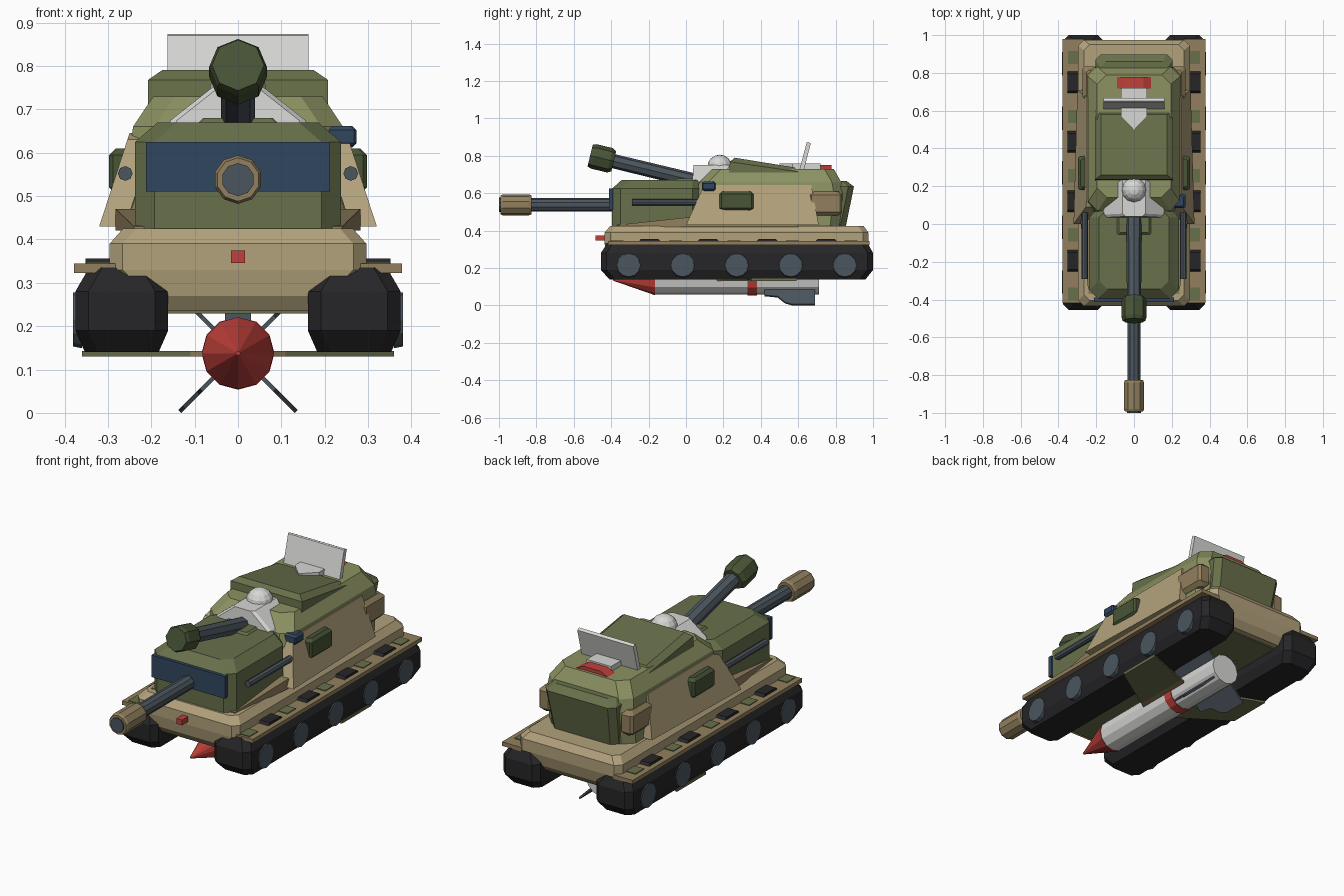
import bpy, bmesh, math
from mathutils import Vector

COLORS = {
    "tan": (0.445, 0.361, 0.202), "brown": (0.287, 0.216, 0.112),
    "light_olive": (0.262, 0.287, 0.122), "olive": (0.138, 0.162, 0.069),
    "dark_green": (0.065, 0.089, 0.037), "black": (0.019, 0.019, 0.021),
    "slate": (0.072, 0.093, 0.112), "navy": (0.03, 0.061, 0.112),
    "light_grey": (0.68, 0.68, 0.66), "red": (0.527, 0.051, 0.042)}
MATS = {}
for n, c in COLORS.items():
    MATS[n] = bpy.data.materials.new(n)
    MATS[n].diffuse_color = (*c, 1)


def finish(name, bm, mat):
    bmesh.ops.recalc_face_normals(bm, faces=bm.faces[:])
    me = bpy.data.meshes.new(name)
    bm.to_mesh(me)
    bm.free()
    me.materials.append(MATS[mat])
    ob = bpy.data.objects.new(name, me)
    bpy.context.collection.objects.link(ob)
    return ob


def skin(name, rings, mat):
    """Closed solid through rings of equal point count."""
    bm = bmesh.new()
    vs = [[bm.verts.new(p) for p in r] for r in rings]
    n = len(vs[0])
    for a, b in zip(vs, vs[1:]):
        for i in range(n):
            j = (i + 1) % n
            bm.faces.new((a[i], a[j], b[j], b[i]))
    bm.faces.new(vs[0])
    bm.faces.new(vs[-1])
    return finish(name, bm, mat)


def loft(name, rings, mat, cx=0, c=0.03):
    """Stack of corner-cut rectangles: (z, half width, y0, y1)."""
    def ring(z, h, y0, y1):
        pts = [(h - c, y0), (h, y0 + c), (h, y1 - c), (h - c, y1),
               (c - h, y1), (-h, y1 - c), (-h, y0 + c), (c - h, y0)]
        return [(cx + x, y, z) for x, y in pts]
    return skin(name, [ring(*r) for r in rings], mat)


def prism(name, yz, x0, x1, mat):
    return skin(name, [[(x, y, z) for y, z in yz] for x in (x0, x1)], mat)


def box(name, x0, x1, y0, y1, z0, z1, mat, c=0.0):
    if c:
        h, cx = (x1 - x0) / 2, (x0 + x1) / 2
        return loft(name, [(z0, h - c, y0 + c, y1 - c), (z0 + c, h, y0, y1),
                           (z1 - c, h, y0, y1), (z1, h - c, y0 + c, y1 - c)], mat, cx, c * 0.6)
    return prism(name, [(y0, z0), (y1, z0), (y1, z1), (y0, z1)], x0, x1, mat)


def tube(name, stations, mat, n=10):
    """Round solid through (point, radius) stations."""
    ax = (Vector(stations[-1][0]) - Vector(stations[0][0])).normalized()
    up = Vector((0, 0, 1))
    u = (up - ax * up.dot(ax)).normalized()
    v = ax.cross(u)
    ang = [2 * math.pi * i / n for i in range(n)]
    return skin(name, [[Vector(p) + (u * math.cos(a) + v * math.sin(a)) * r for a in ang]
                       for p, r in stations], mat)


def ball(name, loc, r, mat, flat=1.0):
    bm = bmesh.new()
    bmesh.ops.create_uvsphere(bm, u_segments=12, v_segments=8, radius=r)
    for v in bm.verts:
        v.co.z *= flat
        v.co += Vector(loc)
    return finish(name, bm, mat)


# Hull
loft("hull", [(0.235, 0.21, -0.40, 0.93), (0.27, 0.24, -0.425, 0.96), (0.33, 0.296, -0.435, 0.975),
              (0.39, 0.296, -0.435, 0.975), (0.425, 0.265, -0.405, 0.95)], "tan")
box("belly_plate", -0.2, 0.2, -0.38, 0.9, 0.229, 0.24, "olive")
box("front_lamp", -0.016, 0.016, -0.485, -0.43, 0.346, 0.374, "red")

# Running gear and fenders
for s, side in ((-1, "left"), (1, "right")):
    loft(side + "_track", [(0.14, 0.085, -0.41, 0.96), (0.19, 0.107, -0.455, 1.0),
                           (0.28, 0.107, -0.455, 1.0), (0.335, 0.075, -0.42, 0.97)],
         "black", s * 0.268)
    box(side + "_fender", s * 0.265, s * 0.378, -0.418, 0.98, 0.323, 0.344, "brown")
    for i in range(5):
        y = -0.307 + i * 0.289
        tube(f"{side}_wheel_{i}", [((s * 0.36, y, 0.215), 0.066), ((s * 0.38, y, 0.215), 0.062)],
             "slate", 12)
        y = -0.37 + i * 0.313
        box(f"{side}_fender_patch_{i}", s * 0.296, s * 0.35, y - 0.035, y + 0.035,
            0.342, 0.348, "olive")
    for i in range(4):
        y = -0.195 + i * 0.315
        prism(f"{side}_track_bump_{i}", [(y - 0.1, 0.3), (y - 0.045, 0.356), (y + 0.045, 0.356),
                                         (y + 0.1, 0.3)], s * 0.296, s * 0.352, "black")

# Turret base, main turret, front casemate and rear plate
skin("turret_base", [[(-x, y, 0.42), (x, y, 0.42), (x, y, z), (-x, y, z)]
                     for x, y, z in ((0.24, -0.37, 0.43), (0.282, 0.0, 0.47), (0.282, 0.6, 0.47))], "brown")
loft("turret", [(0.42, 0.25, 0.05, 0.82), (0.60, 0.25, 0.06, 0.84), (0.66, 0.242, 0.07, 0.83),
                (0.73, 0.195, 0.14, 0.79)], "light_olive", c=0.05)
loft("front_casemate", [(0.425, 0.237, -0.395, 0.08), (0.625, 0.237, -0.395, 0.08),
                        (0.67, 0.185, -0.345, 0.08)], "olive", c=0.045)
loft("rear_plate", [(0.425, 0.19, 0.6, 0.855), (0.635, 0.205, 0.6, 0.898),
                    (0.665, 0.18, 0.6, 0.86)], "olive")
skin("roof_slab", [[(-x, y, z) for x, y, z in r] for r in
                   ([(-0.207, 0.23, 0.70), (0.207, 0.23, 0.70), (0.207, 0.61, 0.69), (-0.207, 0.61, 0.69)],
                    [(-0.207, 0.235, 0.768), (0.207, 0.235, 0.768), (0.207, 0.60, 0.715), (-0.207, 0.60, 0.715)],
                    [(-0.175, 0.26, 0.79), (0.175, 0.26, 0.79), (0.175, 0.58, 0.738), (-0.175, 0.58, 0.738)])],
     "olive")
box("front_visor", -0.212, 0.212, -0.412, -0.39, 0.51, 0.625, "navy")

# Sloped side armour, rear bins and side guns
for s, side in ((-1, "left"), (1, "right")):
    edge = [(0.0, 0.43, 0.32), (0.09, 0.63, 0.255), (0.13, 0.645, 0.25),
            (0.67, 0.645, 0.25), (0.71, 0.43, 0.30)]
    skin(side + "_side_armour", [[(s * (x - d), y, z) for y, z, x in edge] for d in (0, 0.06)], "tan")
    box(side + "_rear_bin", min(s * 0.2, s * 0.272), max(s * 0.2, s * 0.272), 0.66, 0.835,
        0.48, 0.61, "brown", 0.02)
    box(side + "_gun_housing", min(s * 0.225, s * 0.297), max(s * 0.225, s * 0.297), 0.18, 0.36,
        0.505, 0.61, "dark_green", 0.015)
    tube(side + "_side_gun", [((s * 0.26, -0.29, 0.552), 0.017), ((s * 0.26, 0.2, 0.552), 0.017)],
         "slate", 8)
    ball(side + "_roof_knob", (s * 0.112, 0.19, 0.715), 0.024, "black", 0.6)
box("side_sight", 0.2, 0.273, 0.085, 0.158, 0.612, 0.662, "navy", 0.01)

# Main gun
tube("main_barrel", [((0, -0.3, 0.538), 0.036), ((0, -0.995, 0.538), 0.036)], "slate")
tube("main_muzzle", [((0, -0.825, 0.538), 0.05), ((0, -0.84, 0.538), 0.056),
                     ((0, -0.98, 0.538), 0.056), ((0, -0.993, 0.538), 0.05)], "brown")
tube("main_bore", [((0, -0.99, 0.538), 0.038), ((0, -1.0, 0.538), 0.038)], "slate")

# Raised upper gun
base, d = Vector((0, 0.1, 0.653)), Vector((0, -0.972, 0.236))
tube("upper_barrel", [(base, 0.04), (base + d * 0.52, 0.038)], "slate", 8)
tube("upper_muzzle", [(base + d * t, r) for t, r in ((0.50, 0.055), (0.52, 0.067),
                                                     (0.61, 0.067), (0.63, 0.06))], "dark_green", 8)
box("upper_gun_hinge", -0.09, 0.09, -0.055, 0.06, 0.61, 0.68, "olive", 0.01)

# Pale collar, dome and roof screen
loft("collar", [(0.635, 0.18, 0.035, 0.18), (0.675, 0.155, 0.035, 0.2), (0.75, 0.06, 0.04, 0.25)],
     "light_grey", c=0.015)
ball("dome", (0, 0.18, 0.74), 0.066, "light_grey")
prism("roof_screen", [(0.605, 0.72), (0.645, 0.87), (0.652, 0.874), (0.667, 0.866), (0.628, 0.715)],
      -0.162, 0.162, "light_grey")
skin("screen_foot", [[(x, y, z) for x, y in ((0, 0.5), (0.07, 0.57), (0.07, 0.72), (-0.07, 0.72),
                                             (-0.07, 0.57))] for z in (0.71, 0.758)], "light_grey")
skin("roof_marker", [[(x, y, z) for x, z in ((-0.095, 0.728), (-0.05, 0.75), (0.05, 0.75), (0.095, 0.728),
                                             (0.05, 0.732), (-0.05, 0.732))] for y in (0.718, 0.778)], "red")

# Missile slung under the hull
MZ = 0.1375
tube("missile_body", [((0, -0.17, MZ), 0.08), ((0, 0.71, MZ), 0.08)], "light_grey", 12)
tube("missile_nose", [((0, -0.39, MZ), 0.005), ((0, -0.165, MZ), 0.083)], "red", 12)
tube("missile_band", [((0, 0.33, MZ), 0.084), ((0, 0.38, MZ), 0.084)], "red", 12)
box("missile_pylon", -0.03, 0.03, 0.2, 0.6, 0.2, 0.24, "slate")
fin = [(0.42, 0.07), (0.42, 0.12), (0.49, 0.13), (0.53, 0.175), (0.57, 0.19), (0.69, 0.19), (0.69, 0.07)]
for k in range(4):
    a = math.pi / 4 + k * math.pi / 2
    ca, sa = math.cos(a), math.sin(a)
    skin(f"missile_fin_{k}", [[(r * ca - t * sa, y, MZ + r * sa + t * ca) for y, r in fin]
                              for t in (-0.005, 0.005)], "slate")
for s, side in ((-1, "left"), (1, "right")):
    for part, pts, mat in (("wing_root", [(0.07, 0.16), (0.11, 0.187), (0.11, 0.495), (0.07, 0.48)], "brown"),
                           ("wing", [(0.11, 0.187), (0.36, 0.35), (0.36, 0.59), (0.11, 0.495)], "olive")):
        skin(f"{side}_missile_{part}", [[(s * x, y, z) for x, y in pts] for z in (0.13, 0.143)], mat)
